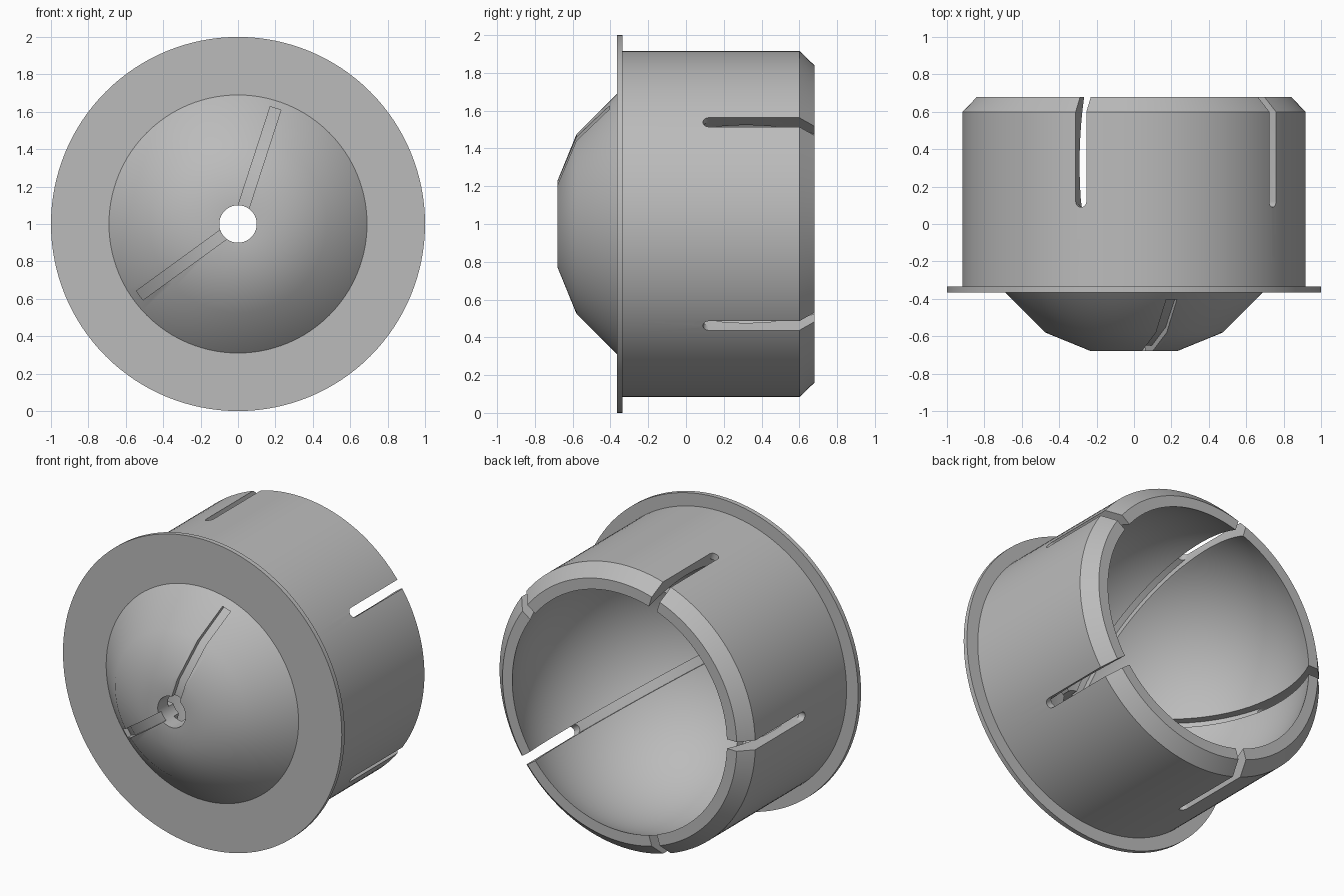
import bpy
import bmesh
from math import sin, cos, pi, radians, asin, acos
from mathutils import Vector

SEGMENTS = 128
CENTRE_Z = 1.0
BALL_Y, BALL_R = 0.32, 0.85      # spherical cavity
SLOT_W = 0.06

cube = bpy.data.objects.get("Cube")
if cube:
    bpy.data.objects.remove(cube, do_unlink=True)

grey = bpy.data.materials.new("plain grey")
grey.use_nodes = True
colour = (0.5, 0.5, 0.5, 1)
grey.diffuse_color = colour
grey.node_tree.nodes["Principled BSDF"].inputs["Base Color"].default_value = colour


def finish(bm, name):
    bmesh.ops.recalc_face_normals(bm, faces=bm.faces[:])
    mesh = bpy.data.meshes.new(name)
    bm.to_mesh(mesh)
    bm.free()
    mesh.materials.append(grey)
    obj = bpy.data.objects.new(name, mesh)
    bpy.context.collection.objects.link(obj)
    return obj


def lathe(name, profile):
    """Turn a closed (radius, y) profile around the y axis."""
    bm = bmesh.new()
    rings = []
    for i in range(SEGMENTS):
        a = 2 * pi * i / SEGMENTS
        rings.append([bm.verts.new((r * cos(a), y, CENTRE_Z + r * sin(a)))
                      for r, y in profile])
    n = len(profile)
    for i in range(SEGMENTS):
        here, there = rings[i], rings[(i + 1) % SEGMENTS]
        for j in range(n):
            k = (j + 1) % n
            bm.faces.new((here[j], here[k], there[k], there[j]))
    return finish(bm, name)


def prism(name, ends, angle):
    """Solid between two matching outlines of (radial, tangential, y) points."""
    a = radians(angle)
    out, side = Vector((cos(a), 0, sin(a))), Vector((-sin(a), 0, cos(a)))
    bm = bmesh.new()
    loops = [[bm.verts.new(out * r + side * t + Vector((0, y, CENTRE_Z)))
              for r, t, y in end] for end in ends]
    n = len(loops[0])
    for loop in loops:
        bm.faces.new(loop)
    for j in range(n):
        k = (j + 1) % n
        bm.faces.new((loops[0][j], loops[0][k], loops[1][k], loops[1][j]))
    return finish(bm, name)


def flat_cutter(name, outline, width, angle):
    return prism(name, [[(r, s * width / 2, y) for r, y in outline]
                        for s in (-1, 1)], angle)


def carve(body, cutter):
    mod = body.modifiers.new(cutter.name, 'BOOLEAN')
    mod.operation = 'DIFFERENCE'
    mod.solver = 'EXACT'
    mod.object = cutter
    bpy.context.view_layer.objects.active = body
    bpy.ops.object.modifier_apply(modifier=mod.name)
    bpy.data.objects.remove(cutter, do_unlink=True)


# Housing: dome, flange, cylinder, chamfered rim and spherical cavity
profile = [(0.1, -0.68), (0.23, -0.68), (0.475, -0.58), (0.69, -0.365),
           (1, -0.365), (1, -0.335), (0.917, -0.335), (0.917, 0.6), (0.84, 0.68)]
start = asin((0.68 - BALL_Y) / BALL_R)
stop = -acos(0.1 / BALL_R)
steps = 32
for i in range(steps + 1):
    a = start + (stop - start) * i / steps
    profile.append((BALL_R * cos(a), BALL_Y + BALL_R * sin(a)))
housing = lathe("socket_housing", profile)

# Shallow grooves on the outside of the dome
groove = [(0.05, -0.65), (0.215, -0.65), (0.455, -0.552), (0.65, -0.367),
          (0.65, -0.8), (0.05, -0.8)]
for angle in (72, 216):
    carve(housing, flat_cutter("dome_groove", groove, SLOT_W, angle))

# Five round-ended rim slots, each carried on as a groove inside the cavity
half = SLOT_W / 2
slot = [(half, 0.8), (-half, 0.8)]
slot += [(-half * cos(pi * i / 10), 0.12 - half * sin(pi * i / 10)) for i in range(11)]
fan = [(0.05, 0.5)]
for i in range(41):
    a = radians(-86 + 110 * i / 40)
    fan.append((0.9 * cos(a), BALL_Y + 0.9 * sin(a)))
for i in range(5):
    angle = 36 + 72 * i
    carve(housing, flat_cutter("cavity_groove", fan, SLOT_W * 0.97, angle))
    carve(housing, prism("rim_slot", [[(r, t, y) for t, y in slot]
                                      for r in (0.6, 1.1)], angle))

bpy.ops.object.select_all(action='DESELECT')
housing.select_set(True)
bpy.context.view_layer.objects.active = housing
bpy.ops.object.shade_smooth_by_angle(angle=radians(30))
